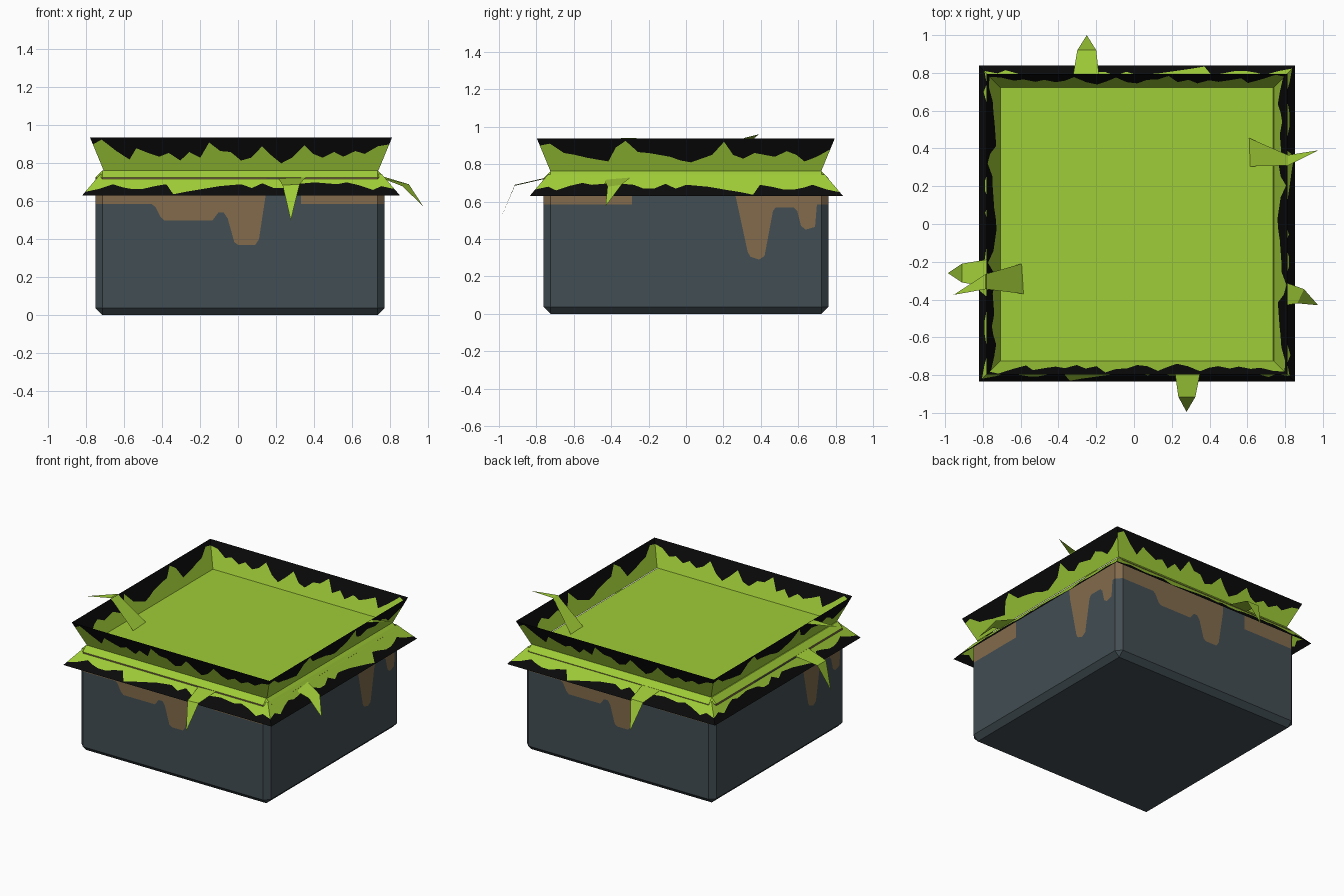
import bpy, bmesh, math
from mathutils import Matrix, Vector

if "Cube" in bpy.data.objects:
    bpy.data.objects.remove(bpy.data.objects["Cube"])

CENTRE = Vector((0.0105, 0.0, 0.0))


def material(name, rgb):
    m = bpy.data.materials.new(name)
    lin = [(c / 255 / 12.92) if c < 10.3 else ((c / 255 + 0.055) / 1.055) ** 2.4 for c in rgb]
    m.diffuse_color = (*lin, 1.0)
    m.use_nodes = True
    m.node_tree.nodes["Principled BSDF"].inputs["Base Color"].default_value = m.diffuse_color
    return m


GREEN, BLACK, SLATE, BROWN = range(4)
MATS = [material("grass_green", (160, 205, 56)), material("shadow_black", (10, 10, 10)),
        material("slate_stone", (66, 78, 83)), material("brown_soil", (130, 107, 76))]


def finish(name, bm, offset=CENTRE):
    bmesh.ops.remove_doubles(bm, verts=bm.verts, dist=0.0002)
    bmesh.ops.recalc_face_normals(bm, faces=bm.faces)
    me = bpy.data.meshes.new(name)
    bm.to_mesh(me)
    bm.free()
    for m in MATS:
        me.materials.append(m)
    ob = bpy.data.objects.new(name, me)
    ob.location = offset
    bpy.context.collection.objects.link(ob)


def face(bm, pts, mat):
    f = bm.faces.new([bm.verts.new(p) for p in pts])
    f.material_index = mat


def two_tone_side(bm, k, start, end, line, mats):
    """Panel on side k (front, right, back, left) from start to end, each
    (half_width, distance_out, z), split in two colours along line [(u, z)]."""
    rot = Matrix.Rotation(k * math.pi / 2, 4, 'Z')

    def at(u, z):
        t = min(max((z - start[2]) / (end[2] - start[2]), 0), 1)
        w, d, h = (a + (b - a) * t for a, b in zip(start, end))
        return rot @ Vector((u * w, -d, h))

    for (u0, z0), (u1, z1) in zip(line, line[1:]):
        for lo, hi, m in (((start[2],) * 2, (z0, z1), mats[0]),
                          ((z0, z1), (end[2],) * 2, mats[1])):
            face(bm, [at(u0, lo[0]), at(u1, lo[1]), at(u1, hi[1]), at(u0, hi[0])], m)


def spread(zs):
    n = len(zs) - 1
    return [(-1 + 2 * i / n, z) for i, z in enumerate(zs)]


# --- Block: chamfered box, green top, soil dripping down the stone sides
HALF, TOP, CH = 0.762, 0.763, 0.037
bm = bmesh.new()
bmesh.ops.create_cube(bm, size=1, matrix=Matrix.Translation((0, 0, TOP / 2))
                      @ Matrix.Diagonal((2 * HALF, 2 * HALF, TOP, 1)))
bmesh.ops.bevel(bm, geom=bm.edges[:], offset=CH, segments=1, affect='EDGES')
bm.normal_update()
bmesh.ops.delete(bm, geom=[f for f in bm.faces if abs(f.normal.z) < 0.1], context='FACES')
for f in bm.faces:
    f.material_index = GREEN if f.normal.z > 0 else SLATE
IN = HALF - CH
drips_a = [(-.725, .585), (-.465, .585), (-.445, .57), (-.42, .52), (-.40, .50), (-.145, .50),
           (-.115, .54), (-.085, .54), (-.065, .51), (-.03, .385), (-.01, .37), (.08, .37),
           (.10, .40), (.135, .63), (.14, .72), (.32, .72), (.322, .585), (.725, .585)]
drips_b = [(-.725, .585), (-.29, .585), (-.288, .72), (.255, .72), (.265, .63), (.33, .33),
           (.345, .305), (.39, .29), (.42, .31), (.465, .55), (.48, .57), (.575, .57),
           (.595, .55), (.615, .47), (.64, .45), (.69, .465), (.70, .585), (.725, .585)]
for k in range(4):
    line = [(u / IN, z) for u, z in (drips_a, drips_b)[k % 2]]
    two_tone_side(bm, k, (IN, HALF, TOP - CH), (IN, HALF, CH), line, (BROWN, SLATE))
    # chamfered upright corner
    rot = Matrix.Rotation(k * math.pi / 2, 4, 'Z')
    for z0, z1, m in ((CH, .585, SLATE), (.585, TOP - CH, BROWN)):
        face(bm, [rot @ Vector(p) for p in ((IN, -HALF, z0), (HALF, -IN, z0),
                                            (HALF, -IN, z1), (IN, -HALF, z1))], m)
finish("block", bm)

# --- Upper grass skirt, flaring upwards
upper = [spread([.90, .925, .865, .82, .88, .855, .835, .855, .815, .86, .83, .91, .865, .86, .815,
                 .83, .89, .84, .80, .83, .895, .85, .83, .86, .835, .865, .85, .89, .90]),
         spread([.90, .91, .86, .85, .835, .825, .815, .89, .925, .865, .86, .85, .84, .82, .81,
                 .83, .85, .92, .85, .83, .86, .85, .84, .87, .85, .815, .84, .88])]
bm = bmesh.new()
for k in range(4):
    two_tone_side(bm, k, (.724, .724, .763), (.796, .796, .937), upper[k % 2], (GREEN, BLACK))
finish("upper_grass_skirt", bm, Vector((.016, -.001, 0)))

# --- Lower grass skirt, flaring downwards
lower = spread([.65, .665, .69, .675, .665, .665, .68, .69, .637, .65, .66, .67, .68, .685, .69,
                .67, .695, .67, .67, .69, .695, .70, .695, .69, .70, .685, .66, .68, .665])
lower = [lower, [(-u, z) for u, z in reversed(lower)]]
bm = bmesh.new()
for k in range(4):
    two_tone_side(bm, k, (.741, .741, .744), (.837, .837, .631), lower[k % 2], (GREEN, BLACK))
finish("lower_grass_skirt", bm, Vector((.016, .002, 0)))


# --- Bent grass blades: base edge, bend edge and tip
def blade(name, base_l, base_r, bend_r, bend_l, tip):
    bm = bmesh.new()
    face(bm, (base_l, base_r, bend_r, bend_l), GREEN)
    face(bm, (bend_l, bend_r, tip), GREEN)
    finish(name, bm, Vector((0, 0, 0)))


blade("front_blade", (.21, -.74, .725), (.36, -.74, .73),
      (.325, -.915, .69), (.235, -.915, .685), (.278, -.995, .50))
blade("back_blade", (-.18, .74, .73), (-.33, .74, .73),
      (-.30, .92, .69), (-.20, .92, .69), (-.25, 1.0, .50))
blade("left_blade", (-.73, -.18, .73), (-.73, -.34, .73),
      (-.91, -.31, .69), (-.91, -.21, .69), (-.985, -.26, .51))
blade("right_blade", (.75, -.44, .725), (.75, -.29, .735),
      (.90, -.345, .69), (.865, -.42, .68), (.975, -.43, .575))
blade("top_left_blade", (-.595, -.21, .765), (-.585, -.37, .765),
      (-.785, -.345, .94), (-.785, -.265, .94), (-.955, -.375, .92))
blade("top_right_blade", (.61, .455, .765), (.615, .305, .765),
      (.815, .31, .94), (.815, .365, .94), (.975, .39, .96))
